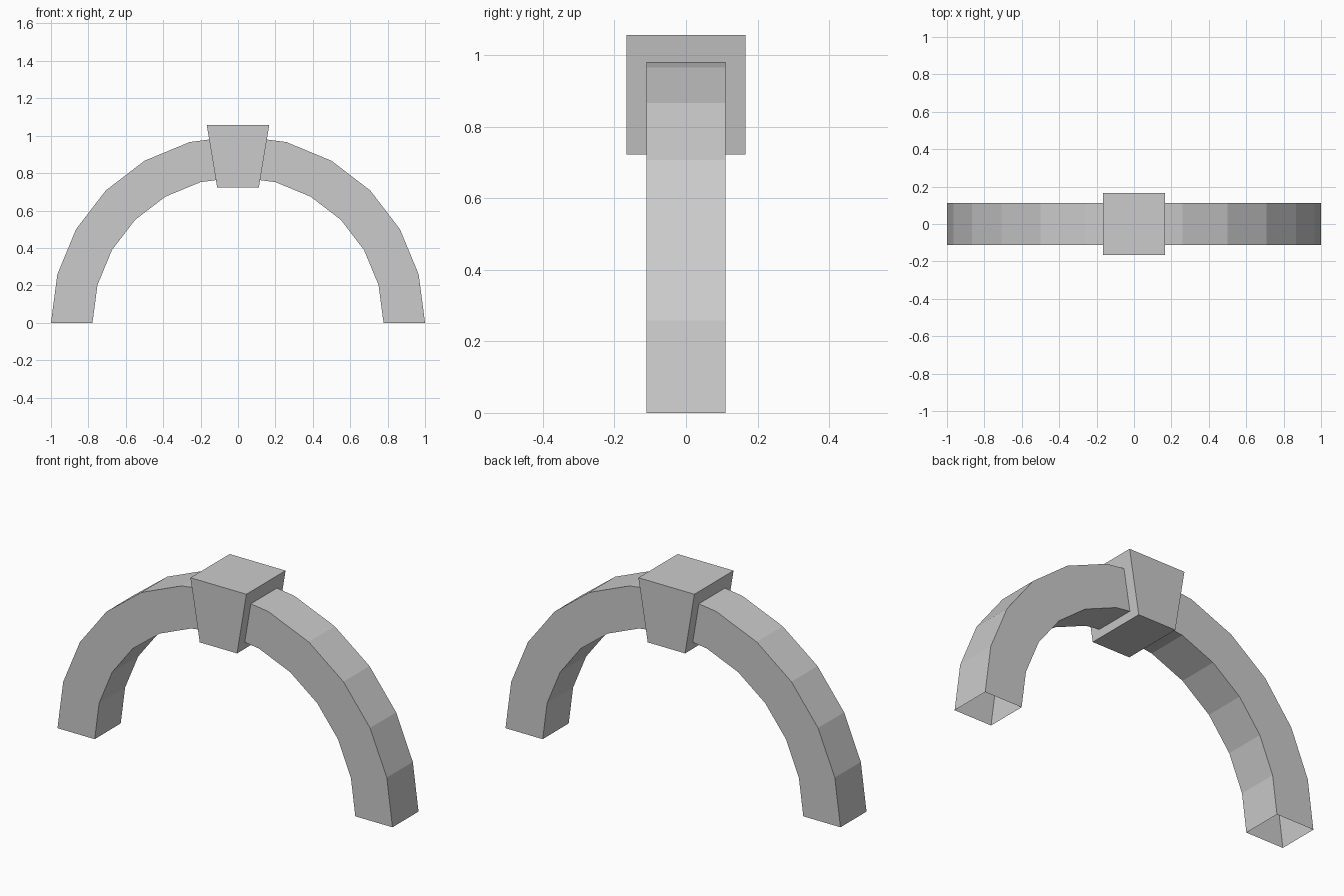
import bpy
import bmesh
from math import pi
from mathutils import Vector

cube = bpy.data.objects.get("Cube")
if cube:
    bpy.data.objects.remove(cube, do_unlink=True)

OUTER, INNER, HALF_DEPTH = 1.0, 0.778, 0.111
KEY_HALF, KEY_CENTRE, KEY_TAPER = 0.167, 0.889, 0.667

# Single stone colour
stone = bpy.data.materials.new("stone_grey")
grey = (0.6, 0.6, 0.6, 1.0)
stone.diffuse_color = grey
stone.use_nodes = True
stone.node_tree.nodes["Principled BSDF"].inputs["Base Color"].default_value = grey


def add_object(name, bm):
    bmesh.ops.recalc_face_normals(bm, faces=bm.faces)
    mesh = bpy.data.meshes.new(name)
    bm.to_mesh(mesh)
    bm.free()
    mesh.materials.append(stone)
    obj = bpy.data.objects.new(name, mesh)
    bpy.context.collection.objects.link(obj)
    return obj


# Arch: square section swept through a half circle, left open at both feet
bm = bmesh.new()
section = [bm.verts.new((x, y, 0)) for x, y in (
    (INNER, -HALF_DEPTH), (OUTER, -HALF_DEPTH),
    (OUTER, HALF_DEPTH), (INNER, HALF_DEPTH))]
edges = [bm.edges.new((section[i - 1], section[i])) for i in range(4)]
bmesh.ops.spin(bm, geom=section + edges, cent=(0, 0, 0), axis=(0, -1, 0),
               angle=pi, steps=12, use_duplicate=False)
add_object("arch", bm)

# Keystone: block narrowing in width towards its underside
bm = bmesh.new()
bmesh.ops.create_cube(bm, size=2 * KEY_HALF)
for v in bm.verts:
    if v.co.z < 0:
        v.co.x *= KEY_TAPER
bmesh.ops.translate(bm, verts=bm.verts, vec=Vector((0, 0, KEY_CENTRE)))
add_object("keystone", bm)
